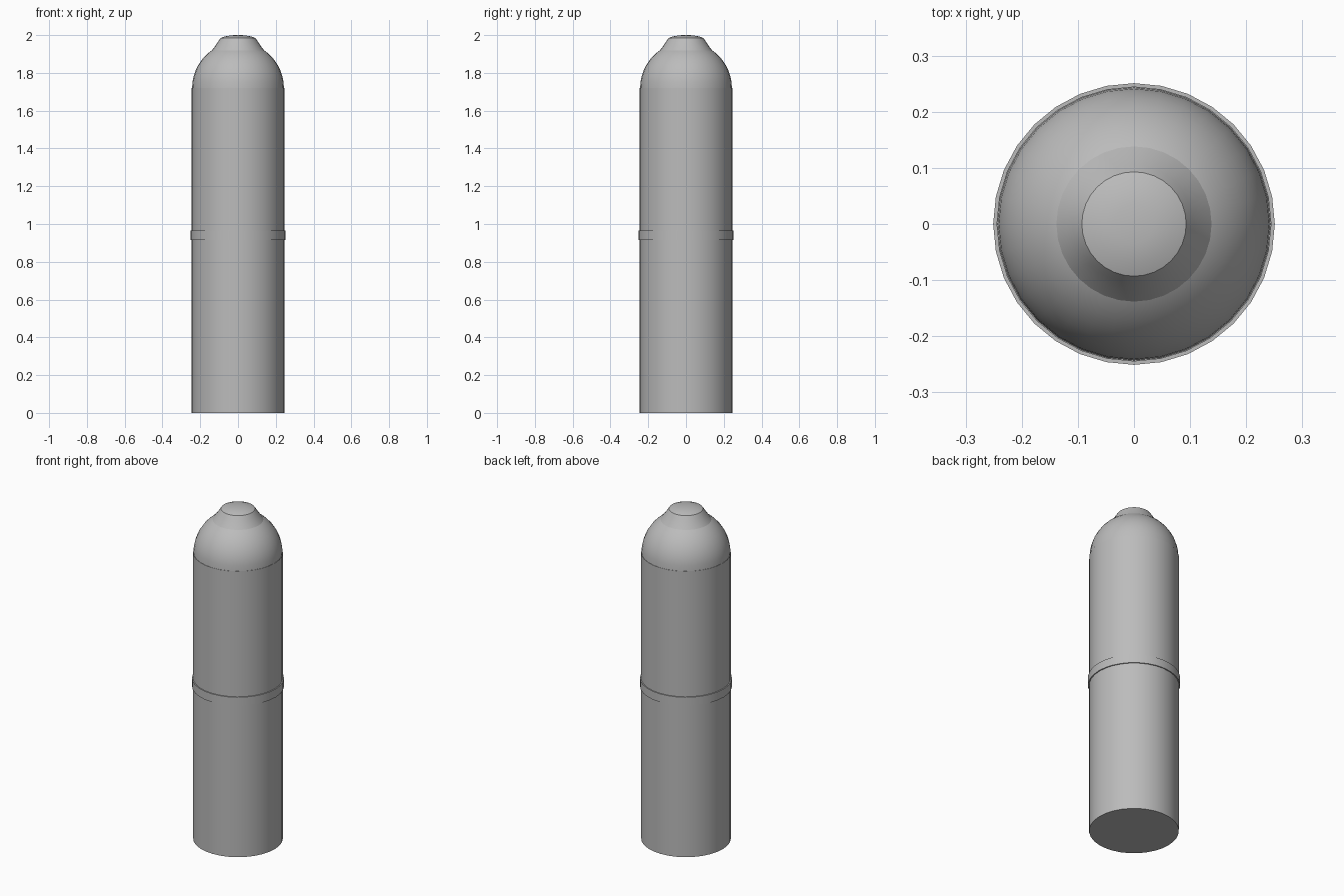
import bpy
import bmesh
import math

SIDES = 32
RADIUS = 0.245
SHOULDER = 1.72

cube = bpy.data.objects.get("Cube")
if cube:
    bpy.data.objects.remove(cube, do_unlink=True)

grey = bpy.data.materials.new("plain grey")
grey.use_nodes = True
colour = (0.5, 0.5, 0.5, 1)
grey.diffuse_color = colour
grey.node_tree.nodes["Principled BSDF"].inputs["Base Color"].default_value = colour


def lathe(name, profile, closed=False):
    """Turn a profile of (radius, height) points around z."""
    bm = bmesh.new()
    verts = [bm.verts.new((r, 0, z)) for r, z in profile]
    pairs = list(zip(verts, verts[1:]))
    if closed:
        pairs.append((verts[-1], verts[0]))
    edges = [bm.edges.new(p) for p in pairs]
    bmesh.ops.spin(bm, geom=verts + edges, cent=(0, 0, 0), axis=(0, 0, 1),
                   angle=math.tau, steps=SIDES)
    bmesh.ops.remove_doubles(bm, verts=bm.verts, dist=0.0001)
    bmesh.ops.recalc_face_normals(bm, faces=bm.faces)
    mesh = bpy.data.meshes.new(name)
    bm.to_mesh(mesh)
    bm.free()
    mesh.materials.append(grey)
    obj = bpy.data.objects.new(name, mesh)
    bpy.context.collection.objects.link(obj)
    bpy.ops.object.select_all(action="DESELECT")
    obj.select_set(True)
    bpy.context.view_layer.objects.active = obj
    bpy.ops.object.shade_smooth_by_angle(angle=math.radians(32))
    return obj


# Lower and upper halves of the tube
lathe("lower_body", [(0, 0), (RADIUS, 0), (RADIUS, 0.94), (0, 0.94)])
lathe("upper_body", [(0, 0.94), (RADIUS, 0.94), (RADIUS, SHOULDER), (0, SHOULDER)])

# Thin band over the joint
lathe("joint_band", [(0.24, 0.915), (0.251, 0.915), (0.251, 0.965), (0.24, 0.965)], closed=True)

# Round shoulder, slightly inside the tube edge
dome = [(0.243 * math.cos(a), SHOULDER + 0.243 * math.sin(a))
        for a in (math.radians(90 * i / 12) for i in range(12))]
lathe("dome", [(0, SHOULDER)] + dome + [(0, SHOULDER + 0.243)])

# Flared tip with a shallow cap
lathe("tip", [(0, 1.91), (0.14, 1.917), (0.12, 1.943), (0.105, 1.966), (0.093, 1.984)])
lathe("tip_cap", [(0.093, 1.984), (0.07, 1.993), (0.035, 1.999), (0, 2.0)])
